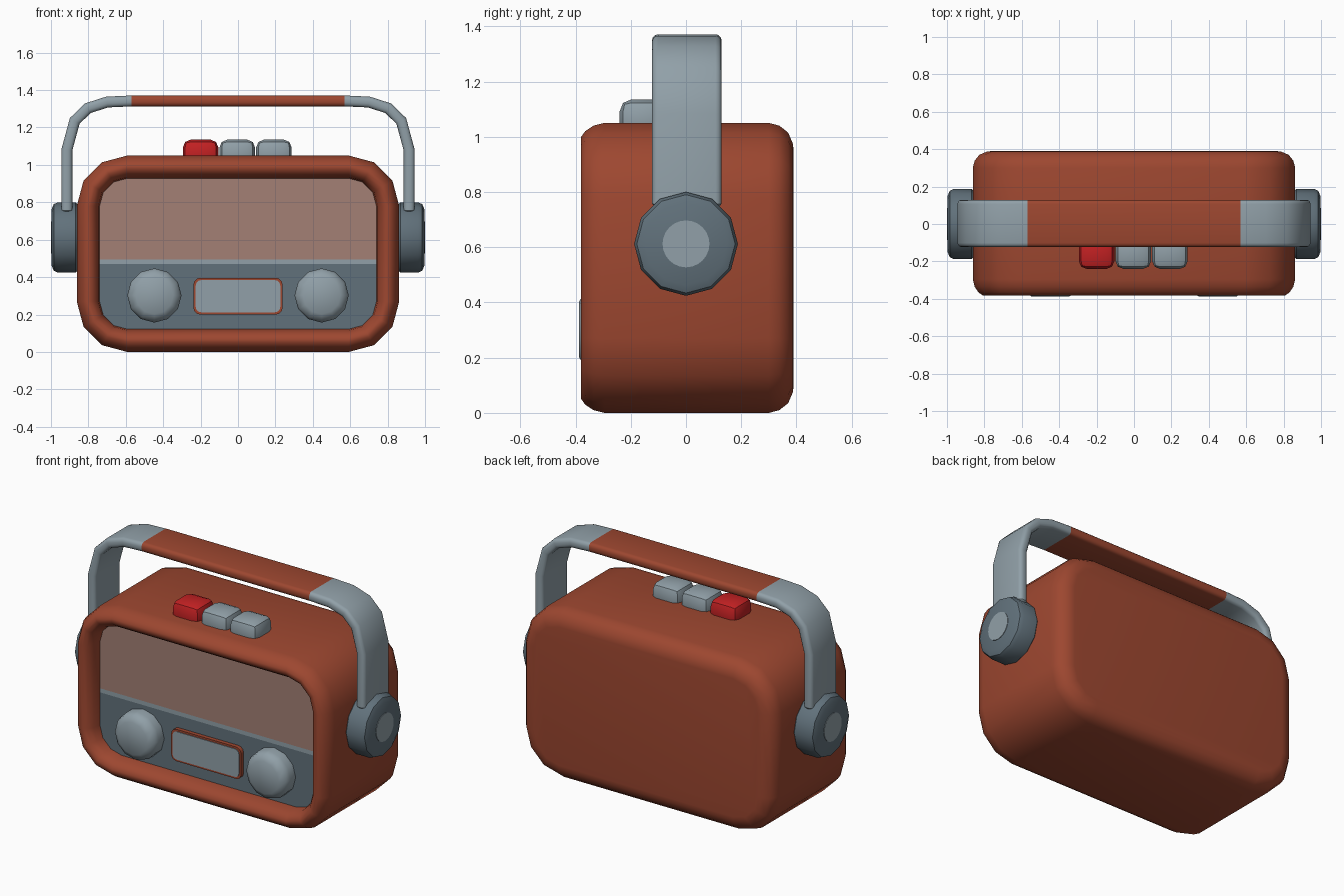
import bpy, bmesh, math
from mathutils import Vector

if "Cube" in bpy.data.objects:
    bpy.data.objects.remove(bpy.data.objects["Cube"])


def material(name, r, g, b):
    lin = [((c / 255 + 0.055) / 1.055) ** 2.4 for c in (r, g, b)]
    m = bpy.data.materials.new(name)
    m.diffuse_color = (*lin, 1)
    m.use_nodes = True
    m.node_tree.nodes["Principled BSDF"].inputs["Base Color"].default_value = m.diffuse_color
    return m


BROWN = material("red brown", 157, 71, 48)
LIGHT = material("light grey", 145, 160, 168)
DARK = material("slate grey", 97, 113, 123)
RED = material("bright red", 196, 33, 35)
SCREEN = material("dusty tan", 163, 128, 117)


def finish(name, bm, mats, rule=None, recalc=True):
    if recalc:
        bmesh.ops.recalc_face_normals(bm, faces=bm.faces[:])
    for f in bm.faces:
        f.smooth = True
        if rule:
            f.material_index = rule(f.calc_center_median())
    me = bpy.data.meshes.new(name)
    bm.to_mesh(me)
    bm.free()
    for m in mats:
        me.materials.append(m)
    me.set_sharp_from_angle(angle=math.radians(40))
    ob = bpy.data.objects.new(name, me)
    bpy.context.collection.objects.link(ob)
    return ob


def loft(loops, cap_start=True, cap_end=True):
    """Skin a list of closed loops that have equal point counts."""
    bm = bmesh.new()
    rings = [[bm.verts.new(p) for p in loop] for loop in loops]
    for a, b in zip(rings, rings[1:]):
        for i in range(len(a)):
            j = (i + 1) % len(a)
            bm.faces.new((a[i], a[j], b[j], b[i]))
    if cap_start:
        bm.faces.new(rings[0])
    if cap_end:
        bm.faces.new(rings[-1])
    return bm


def round_rect(hw, hh, r, n):
    """Rounded rectangle outline around the origin."""
    pts = []
    for k, (sx, sy) in enumerate(((1, 1), (-1, 1), (-1, -1), (1, -1))):
        for i in range(n + 1):
            a = math.pi / 2 * (k + i / n)
            pts.append((sx * (hw - r) + r * math.cos(a), sy * (hh - r) + r * math.sin(a)))
    return pts


def turned(name, profile, place, mat, n=12):
    """Turned part: profile of (radius, height), place maps (u, v, height) to a point."""
    loops = [[place(r * math.sin(2 * math.pi * i / n), r * math.cos(2 * math.pi * i / n), h)
              for i in range(n)] for r, h in profile]
    return finish(name, loft(loops), [mat])


def body_loop(inset, y):
    return [(u, y, v + 0.525) for u, v in
            round_rect(0.862 - inset, 0.525 - inset, 0.27 - inset, 3)]


# Cabinet with rounded back and a bezel rolling into the front recess
BODY = [(.10, .39), (.075, .387), (.035, .37), (.01, .338), (0, .30), (0, -.295), (.01, -.335),
        (.03, -.365), (.052, -.381), (.072, -.381), (.095, -.365), (.115, -.335), (.122, -.285)]
finish("cabinet", loft([body_loop(*p) for p in BODY], cap_end=False), [BROWN])

# Recessed front panel: screen above, trim strip, slate control area below
bm = bmesh.new()
face = bm.faces.new([bm.verts.new(p) for p in body_loop(.122, -.285)])
for z in (0.47, 0.495):
    bmesh.ops.bisect_plane(bm, geom=bm.verts[:] + bm.edges[:] + bm.faces[:],
                           plane_co=(0, 0, z), plane_no=(0, 0, 1))
bm.normal_update()
for f in bm.faces:
    if f.normal.y > 0:
        f.normal_flip()
finish("front_panel", bm, [DARK, LIGHT, SCREEN],
       lambda c: 0 if c.z < 0.47 else 1 if c.z < 0.495 else 2, recalc=False)


# Tuning display: brown surround with a grey window
def plate(name, hw, hh, r, y0, y1, mat):
    loops = [[(u, y, v + 0.298) for u, v in round_rect(hw, hh, r, 3)] for y in (y0, y1)]
    finish(name, loft(loops), [mat])


plate("display_surround", 0.238, 0.098, 0.035, -0.28, -0.31, BROWN)
plate("display_window", 0.226, 0.086, 0.028, -0.308, -0.314, LIGHT)

# Control knobs, hinge discs and hinge caps on both sides
for s, side in ((-1, "left"), (1, "right")):
    turned("knob_" + side, [(.145, .28), (.145, .335), (.135, .365), (.10, .388)],
           lambda u, v, h: (s * 0.447 + u, -h, 0.302 + v), LIGHT)
    turned("hinge_" + side, [(.17, .85), (.188, .868), (.188, .962), (.178, .985), (.15, .997)],
           lambda u, v, h: (s * h, u, 0.612 + v), DARK)
    turned("hinge_cap_" + side, [(.085, .98), (.085, 1.0)],
           lambda u, v, h: (s * h, u, 0.612 + v), LIGHT, 24)

# Push buttons on top
for x, mat, label in ((-.2, RED, "red"), (-.004, LIGHT, "middle"), (.192, LIGHT, "right")):
    bm = bmesh.new()
    bmesh.ops.create_cube(bm, size=1)
    for v in bm.verts:
        v.co = Vector((x + v.co.x * 0.19, -0.15 + v.co.y * 0.18, 1.06 + v.co.z * 0.15))
    bmesh.ops.bevel(bm, geom=bm.edges[:], offset=0.042, segments=2, profile=0.5,
                    affect='EDGES')
    finish("button_" + label, bm, [mat])

# Carrying handle: flat strap swept along a mirrored path, brown grip in the middle
half = [(.915, .745), (.915, .757), (.915, 1.08), (.873, 1.235), (.803, 1.303),
        (.70, 1.336), (.57, 1.342)]
path = [Vector(p) for p in half] + [Vector((-x, z)) for x, z in reversed(half)]
loops = []
for i, p in enumerate(path):
    d0 = (p - path[max(i - 1, 0)]).normalized() if i else (path[1] - p).normalized()
    d1 = (path[i + 1] - p).normalized() if i < len(path) - 1 else d0
    t = (d0 + d1).normalized()
    n = Vector((-t.y, t.x)) / t.dot(d0)
    k = 0.6 if i in (0, len(path) - 1) else 1
    w = 0.115 if k < 1 else 0.126
    loops.append([(p.x + n.x * u * k, 0.003 + v * w / 0.126, p.y + n.y * u * k)
                  for u, v in round_rect(0.029, 0.126, 0.022, 3)])
finish("handle", loft(loops), [LIGHT, BROWN],
       lambda c: 1 if abs(c.x) < 0.5 and c.z > 1.2 else 0)
# The end caps sit low on the sides, so the height test keeps them grey
